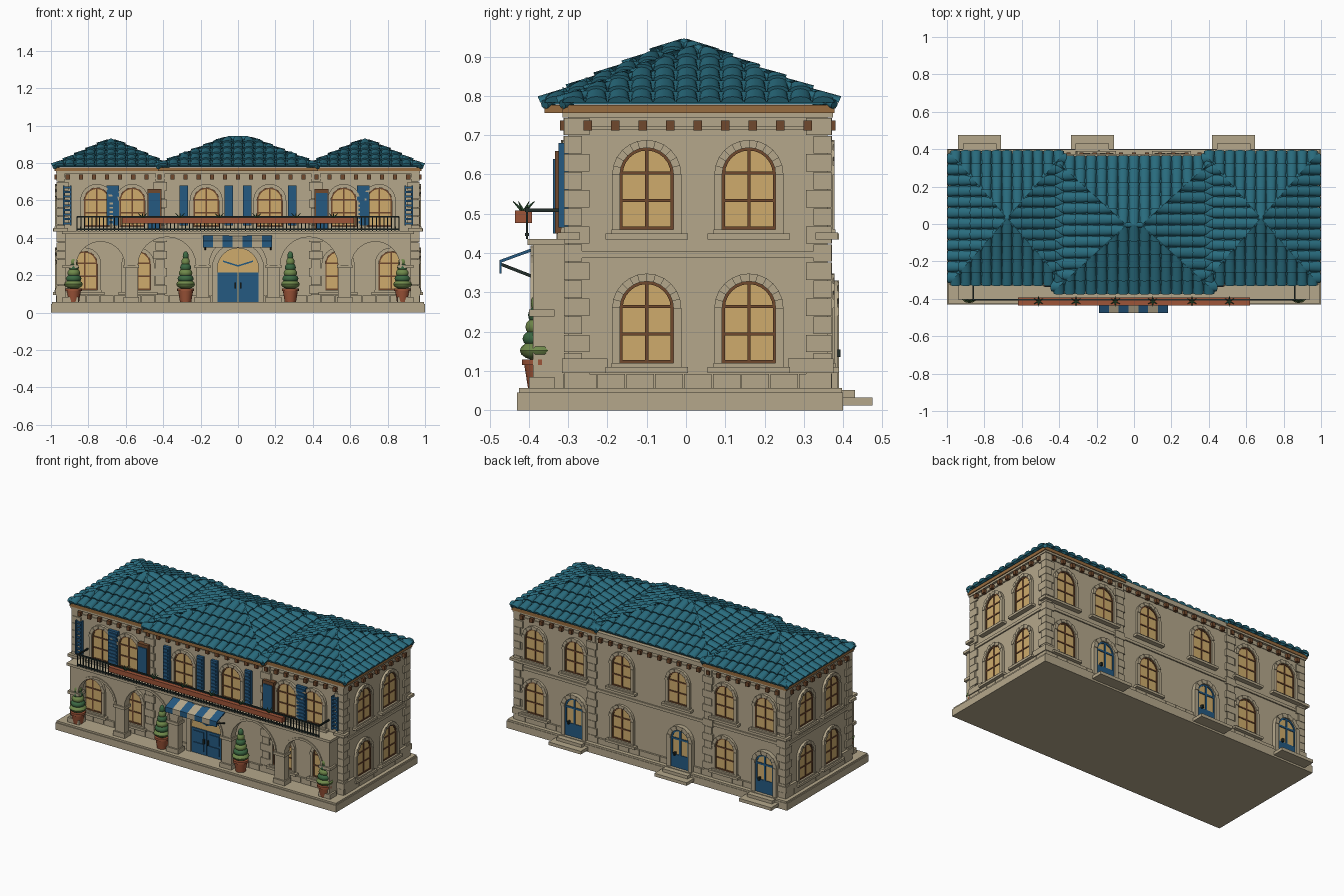
import bpy, bmesh, math
from mathutils import Matrix, Vector

if "Cube" in bpy.data.objects:
    bpy.data.objects.remove(bpy.data.objects["Cube"], do_unlink=True)

PALETTE = {
    "stone": (.46, .39, .26), "roof_teal": (.022, .15, .21), "warm_glass": (.62, .41, .15),
    "shutter_blue": (.018, .10, .22), "dark_wood": (.16, .066, .026), "eave_wood": (.31, .15, .05),
    "terracotta": (.34, .09, .04), "light_green": (.16, .25, .07), "dark_green": (.045, .14, .055),
    "black_iron": (.016, .026, .023),
}
MATERIALS = {}
for name, rgb in PALETTE.items():
    mat = bpy.data.materials.new(name)
    mat.use_nodes = True
    mat.diffuse_color = (*rgb, 1)
    mat.node_tree.nodes["Principled BSDF"].inputs["Base Color"].default_value = (*rgb, 1)
    MATERIALS[name] = mat

parts = {}


def part(name, material, smooth=False):
    """Return the growing mesh of a named part."""
    if name not in parts:
        parts[name] = (bmesh.new(), material, smooth)
    return parts[name][0]


def box(bm, x0, x1, y0, y1, z0, z1):
    centre = Vector((x0 + x1, y0 + y1, z0 + z1)) / 2
    size = Matrix.Diagonal((abs(x1 - x0), abs(y1 - y0), abs(z1 - z0), 1))
    bmesh.ops.create_cube(bm, size=1, matrix=Matrix.Translation(centre) @ size)


def prism(bm, outline, v0, v1, frame):
    """Extrude a (u, z) outline from depth v0 to v1 in a wall frame."""
    rings = [[bm.verts.new(frame @ Vector((u, v, z))) for u, z in outline] for v in (v0, v1)]
    bm.faces.new(rings[0])
    bm.faces.new(rings[1][::-1])
    for i in range(len(outline)):
        bm.faces.new((rings[0][i - 1], rings[0][i], rings[1][i], rings[1][i - 1]))


def plate(bm, frame, u, half, z0, z1, out):
    prism(bm, [(u - half, z0), (u + half, z0), (u + half, z1), (u - half, z1)], -.005, out, frame)


def bar(bm, frame, p, q, width, out):
    p, q = Vector(p), Vector(q)
    side = (q - p).orthogonal().normalized() * width / 2
    prism(bm, [p - side, q - side, q + side, p + side], 0, out, frame)


def arch(r, z0, spring, n=12):
    """Round-headed outline, from the right foot over to the left foot."""
    curve = [(r * math.cos(math.pi * i / n), spring + r * math.sin(math.pi * i / n)) for i in range(n + 1)]
    return [(r, z0)] + curve + [(-r, z0)]


def ring(bm, frame, r0, r1, z0, spring, out, step=0.0):
    inner, outer = arch(r0, z0, spring), arch(r1, z0, spring)
    for i in range(len(inner) - 1):
        quad = [inner[i], outer[i], outer[i + 1], inner[i + 1]]
        prism(bm, quad, 0, out + step * (i % 2), frame)


# Wall frames: local u runs along the wall, local y points outwards
X, FRONT, BACK = .96, -.30, .36


def wall(side, u):
    place, turn = {"front": ((u, FRONT, 0), math.pi), "back": ((u, BACK, 0), 0),
                   "right": ((X, u, 0), -math.pi / 2), "left": ((-X, u, 0), math.pi / 2)}[side]
    return Matrix.Translation(place) @ Matrix.Rotation(turn, 4, "Z")


def window(side, u, z):
    f = wall(side, u)
    spring = z + .14
    prism(part("window_glass", "warm_glass"), arch(.07, z, spring), 0, .004, f)
    ring(part("window_surrounds", "stone"), f, .068, .088, z, spring, .014, .004)
    wood = part("window_frames", "dark_wood")
    ring(wood, f, .061, .069, z, spring, .009)
    plate(wood, f, 0, .004, z, spring + .068, .008)
    for height in (0, .07, .14):
        plate(wood, f, 0, .066, z + height, z + height + .008, .008)
    plate(part("window_sills", "stone"), f, 0, .105, z - .025, z - .01, .03)
    plate(part("window_sills", "stone"), f, 0, .09, z - .01, z, .02)


# Plinth and main walls
base = part("plinth", "stone")
box(base, -1, 1, -.43, .40, 0, .045)
box(base, -.995, .995, -.425, .397, .045, .056)
box(part("main_walls", "stone"), -X, X, FRONT, BACK, .05, .775)

trim = part("stone_bands", "stone")
for z0, z1, out in ((.387, .405, .008), (.715, .722, .005), (.745, .775, .014)):
    box(trim, -X - out, X + out, FRONT - out, BACK + out, z0, z1)

# Base course blocks and eave brackets on every side
for side, start, end in (("front", -X, X), ("back", -X, X), ("left", FRONT, BACK), ("right", FRONT, BACK)):
    blocks = round((end - start) / .075)
    width = (end - start) / blocks
    for i in range(blocks):
        f = wall(side, start + width * (i + .5))
        plate(part("base_course", "stone"), f, 0, width * .48, .055, .092, .012)
    count = round((end - start - .1) / .07)
    for i in range(count + 1):
        f = wall(side, start + .05 + (end - start - .1) * i / count)
        plate(part("eave_brackets", "dark_wood"), f, 0, .011, .712, .738, .021)

# Quoins on the corners and beside the centre block
quoins = part("quoins", "stone")
for i in range(15):
    z0, z1 = .056 + i * .046, .1 + i * .046
    a, b = (.055, .035) if i % 2 else (.035, .055)
    for s in (-1, 1):
        box(quoins, s * (X + .01), s * (X - a), FRONT - .01, FRONT + b, z0, z1)
        box(quoins, s * (X + .01), s * (X - a), BACK + .01, BACK - b, z0, z1)
        for side in ("front", "back"):
            plate(quoins, wall(side, s * .415), 0, .036 if i % 2 else .026, z0, z1, .012)
for s in (-1, 1):
    for y, inward in ((FRONT, 1), (BACK, -1)):
        box(quoins, s * (X + .027), s * (X - .05), y - inward * .027, y + inward * .03, .435, .452)
        box(quoins, s * (X + .016), s * (X - .09), y - inward * .016, y + inward * .10, .095, .132)

# Windows
LOW, HIGH = .12, .46
for side in ("left", "right"):
    for y in (-.10, .16):
        for z in (LOW, HIGH):
            window(side, y, z)
for s in (-1, 1):
    for x in (.17, .565, .755):
        window("front", s * x, HIGH)
    for x in (.535, .82):
        window("front", s * x, LOW)
    for x in (.2, .535, .82):
        window("back", s * x, HIGH)
for x in (-.535, .2, .82):
    window("back", x, LOW)

# Back doors with steps
for x in (-.825, -.2225, .5325):
    f = wall("back", x)
    blue = part("back_doors", "shutter_blue")
    prism(part("back_door_glass", "warm_glass"), arch(.066, .055, .24), 0, .014, f)
    ring(part("back_door_surrounds", "stone"), f, .064, .09, .055, .24, .026, .004)
    ring(blue, f, .054, .065, .055, .24, .018)
    plate(blue, f, 0, .055, .055, .14, .018)
    plate(blue, f, 0, .006, .13, .30, .018)
    plate(blue, f, 0, .055, .235, .247, .018)
    plate(part("door_handles", "black_iron"), f, .035, .005, .135, .155, .033)
    box(part("back_steps", "stone"), x - .115, x + .115, .39, .475, .012, .032)
    box(part("back_steps", "stone"), x - .09, x + .09, .36, .43, .032, .052)

# Main double door under a fanlight
f = wall("front", 0)
prism(part("fanlight", "warm_glass"), arch(.112, .055, .235), 0, .014, f)
ring(part("main_door_surround", "stone"), f, .11, .14, .055, .235, .024, .004)
blue = part("main_door", "shutter_blue")
for s in (-1, 1):
    plate(blue, f, s * .0555, .0535, .056, .215, .02)
    plate(blue, f, s * .0555, .036, .075, .125, .025)
    plate(blue, f, s * .0555, .036, .14, .20, .025)
    bar(blue, f, (0, .25), (s * .08, .275), .008, .018)
    plate(part("door_handles", "black_iron"), f, s * .014, .004, .13, .16, .034)

# Balcony doors and shutters
for s in (-1, 1):
    f = wall("front", s * .447)
    plate(part("balcony_door_frames", "dark_wood"), f, 0, .038, .45, .66, .033)
    plate(part("balcony_doors", "shutter_blue"), f, 0, .031, .45, .64, .038)
    for x, half in ((.05, .022), (.29, .022), (.67, .034)):
        f = wall("front", s * x)
        shutter = part("shutters", "shutter_blue")
        plate(shutter, f, 0, half, .465, .68, .018)
        for i in range(9):
            plate(shutter, f, 0, half - .007, .478 + i * .022, .49 + i * .022, .024)
    f = wall("front", s * .913)
    lattice = part("open_shutters", "shutter_blue")
    for u in (-.018, .018):
        plate(lattice, f, u, .004, .465, .68, .024)
    for i in range(9):
        plate(lattice, f, 0, .02, .472 + i * .024, .482 + i * .024, .022)

# Front arcade with five arches, pillars and deck
END, PORCH = .925, -.39
bays = [(-.735, .13), (-.38, .155), (0, .155), (.38, .155), (.735, .13)]
outline = [(END, .055), (END, .425), (-END, .425), (-END, .055)]
for x, r in bays:
    outline += [(x + u, z) for u, z in reversed(arch(r, .055, .25))]
arcade = part("arcade", "stone")
prism(arcade, outline, -.345, PORCH, Matrix())
for x, r in bays:
    ring(part("arcade_arches", "stone"), Matrix.Translation((x, PORCH, 0)) @ Matrix.Rotation(math.pi, 4, "Z"),
         r, r + .014, .25, .25, .006)
for s in (-1, 1):
    box(arcade, s * END, s * .87, PORCH, FRONT, .055, .425)
    for x in (.19, .57, .895):
        for z0, z1 in ((.055, .085), (.238, .256)):
            box(part("pillar_caps", "stone"), s * x - .042, s * x + .042, PORCH - .01, -.335, z0, z1)
box(part("balcony_deck", "stone"), -.94, .94, PORCH - .014, FRONT, .42, .436)

# Balcony railing
rail = part("balcony_railing", "black_iron")
for z in (.443, .508):
    box(rail, -.86, .86, -.41, -.40, z, z + .008)
for i in range(87):
    x = -.86 + i * .02
    box(rail, x - .0025, x + .0025, -.4075, -.4025, .436, .51)
for s in (-1, 1):
    box(rail, s * .855, s * .863, -.41, FRONT, .505, .514)

# Long planter with small leafy plants
box(part("planter", "terracotta"), -.62, .62, -.435, -.392, .477, .508)
for x in (-.51, -.31, -.1, .1, .31, .51):
    for i in range(6):
        lean = Matrix.Rotation(i * math.pi / 3, 4, "Z") @ Matrix.Rotation(.8, 4, "X")
        place = Matrix.Translation((x, -.413, .505)) @ lean @ Matrix.Translation((0, 0, .018))
        bmesh.ops.create_cone(part("planter_leaves", "dark_green"), segments=4, radius1=.006,
                              radius2=.001, depth=.04, matrix=place, cap_ends=True)

# Striped awning, extruded along x, with iron arms
side_frame = Matrix.Rotation(-math.pi / 2, 4, "Z")
profile = [(.385, .415), (.475, .382), (.475, .348), (.47, .348), (.47, .376), (.385, .407)]
for i in range(7):
    bm = part("awning_cream_stripes", "stone") if i % 2 else part("awning_blue_stripes", "shutter_blue")
    left = -.187 + i * .0525
    prism(bm, profile, left, left + .0525, side_frame)
for x in (-.18, .172):
    shifted = Matrix.Translation((x, 0, 0)) @ side_frame
    bar(part("awning_arms", "black_iron"), shifted, (.39, .34), (.472, .372), .008, .008)

# Potted topiaries with stacked tiers
for x in (-.88, -.28, .28, .88):
    pot = part("plant_pots", "terracotta", True)
    for z, r0, r1, depth in ((.09, .03, .041, .068), (.122, .046, .046, .014)):
        bmesh.ops.create_cone(pot, segments=16, radius1=r0, radius2=r1, depth=depth, cap_ends=True,
                              matrix=Matrix.Translation((x, -.372, z)))
    for i in range(6):
        bm = part("topiary_dark_tiers", "dark_green", True) if i % 2 else part("topiary_light_tiers", "light_green", True)
        r = .051 - i * .007
        bmesh.ops.create_uvsphere(bm, u_segments=14, v_segments=8, radius=1, matrix=Matrix.Translation(
            (x, -.372, .152 + i * .03)) @ Matrix.Diagonal((r, r, .026, 1)))


def tiled_slope(a, b, c, d):
    """Barrel tiles on the slope with eave a-b and ridge c-d, trimmed at the hips."""
    u = (b - a).normalized()
    s = (c - a) - u * (c - a).dot(u)
    length, n = s.length, u.cross(s.normalized())
    s.normalize()
    ribs, rows = round((b - a).length / .057), round(length / .072)
    w, h = (b - a).length / ribs, length / rows
    bm = bmesh.new()
    for i in range(ribs):
        for j in range(rows):
            ends = []
            for v, half, lift in ((j * h - .008, w * .5, .009), (j * h + h, w * .42, 0)):
                mid = a + u * (w * (i + .5)) + s * v
                angles = [math.pi * k / 6 for k in range(7)]
                ends.append([bm.verts.new(mid + u * half * math.cos(t) + n * (lift + .017 * math.sin(t)))
                             for t in angles])
            bm.faces.new(ends[0])
            for k in range(6):
                bm.faces.new((ends[0][k], ends[1][k], ends[1][k + 1], ends[0][k + 1]))
    for p, q, away in ((a, c, -u), (b, d, u)):
        no = (q - p).cross(Vector((0, 0, 1))).normalized()
        no = no if no.dot(away) > 0 else -no
        bmesh.ops.bisect_plane(bm, geom=bm.verts[:] + bm.edges[:] + bm.faces[:],
                               plane_co=p, plane_no=no, clear_outer=True)
    piece = bpy.data.meshes.new("tile_piece")
    bm.to_mesh(piece)
    part("roof_tiles", "roof_teal", True).from_mesh(piece)
    bm.free()
    bpy.data.meshes.remove(piece)


def tube(p, q, r):
    turn = (q - p).to_track_quat("Z", "Y").to_matrix().to_4x4()
    bmesh.ops.create_cone(part("hip_caps", "roof_teal", True), segments=10, radius1=r, radius2=r, cap_ends=True,
                          depth=(q - p).length, matrix=Matrix.Translation((p + q) / 2) @ turn)


def hip_roof(x0, x1, y0, y1, ridge, top):
    eave = .778
    cx, cy = (x0 + x1) / 2, (y0 + y1) / 2
    c = [Vector((x, y, eave)) for x, y in ((x0, y0), (x1, y0), (x1, y1), (x0, y1))]
    l, r = Vector((cx - ridge, cy, top)), Vector((cx + ridge, cy, top))
    core = part("roof_core", "roof_teal")
    verts = [core.verts.new(p) for p in c + [l, r][:2 if ridge else 1]]
    bmesh.ops.convex_hull(core, input=verts)
    for a, b, p, q in ((0, 1, l, r), (1, 2, r, r), (2, 3, r, l), (3, 0, l, l)):
        tiled_slope(c[a], c[b], p, q)
        tube(c[a], p, .012)
    if ridge:
        tube(l, r, .014)
    for p in (l, r):
        bmesh.ops.create_uvsphere(part("hip_caps", "roof_teal", True), u_segments=10, v_segments=6, radius=.016,
                                  matrix=Matrix.Translation(p))
    box(part("eave_boards", "eave_wood"), x0 + .002, x1 - .002, y0, y1, .757, .777)


# Three hipped roofs
hip_roof(-.43, .43, -.36, .35, .04, .93)
hip_roof(-.982, -.375, -.315, .378, 0, .915)
hip_roof(.375, .982, -.315, .378, 0, .915)

# Turn every part into an object
for name, (bm, material, smooth) in parts.items():
    if name != "roof_tiles":
        bmesh.ops.recalc_face_normals(bm, faces=bm.faces[:])
    mesh = bpy.data.meshes.new(name)
    bm.to_mesh(mesh)
    bm.free()
    mesh.materials.append(MATERIALS[material])
    obj = bpy.data.objects.new(name, mesh)
    bpy.context.scene.collection.objects.link(obj)
    if smooth:
        bpy.ops.object.select_all(action="DESELECT")
        obj.select_set(True)
        bpy.context.view_layer.objects.active = obj
        bpy.ops.object.shade_smooth_by_angle(angle=math.radians(40))
